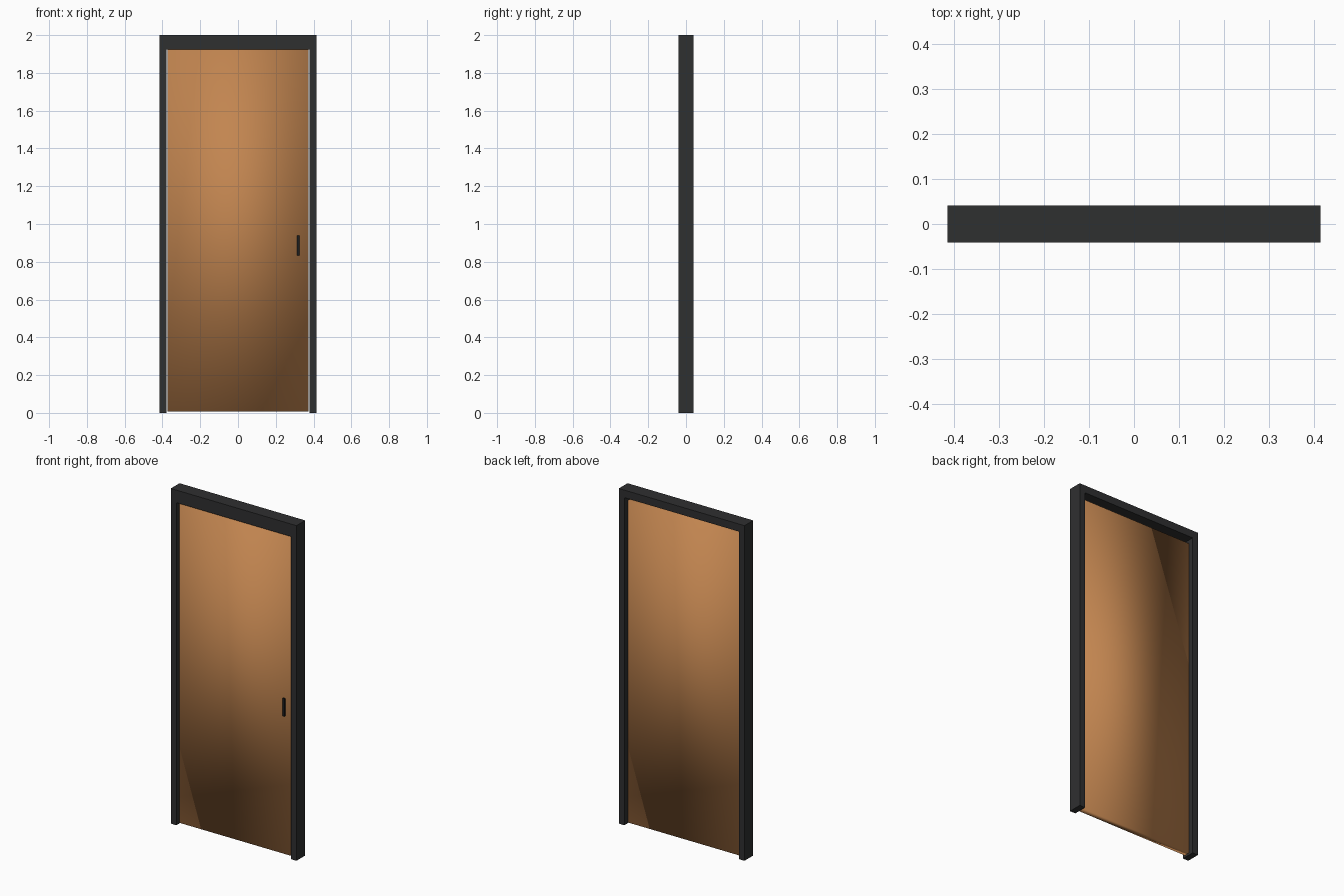
import bpy, bmesh

if "Cube" in bpy.data.objects:
    bpy.data.objects.remove(bpy.data.objects["Cube"])


def material(name, rgb):
    m = bpy.data.materials.new(name)
    m.diffuse_color = (*rgb, 1)
    m.use_nodes = True
    m.node_tree.nodes["Principled BSDF"].inputs["Base Color"].default_value = m.diffuse_color
    return m


DARK = material("dark_frame", (0.028, 0.029, 0.030))
BLACK = material("black_handle", (0.012, 0.013, 0.014))
WOOD = material("warm_wood", (0.54, 0.235, 0.08))


def extrude_x(name, profile, x0, x1, mat, smooth=False):
    """Extrude a closed (y, z) profile along x."""
    bm = bmesh.new()
    face = bm.faces.new([bm.verts.new((x0, y, z)) for y, z in profile])
    out = bmesh.ops.extrude_face_region(bm, geom=[face])
    verts = [g for g in out["geom"] if isinstance(g, bmesh.types.BMVert)]
    bmesh.ops.translate(bm, verts=verts, vec=(x1 - x0, 0, 0))
    bmesh.ops.recalc_face_normals(bm, faces=bm.faces)
    for f in bm.faces:
        f.smooth = smooth
    me = bpy.data.meshes.new(name)
    bm.to_mesh(me)
    bm.free()
    me.materials.append(mat)
    ob = bpy.data.objects.new(name, me)
    bpy.context.collection.objects.link(ob)
    return ob


def box(name, x0, x1, y0, y1, z0, z1, mat, smooth=False):
    return extrude_x(name, [(y0, z0), (y1, z0), (y1, z1), (y0, z1)], x0, x1, mat, smooth)


# Side jambs
OUTER, INNER, DEPTH = 0.415, 0.378, 0.041
box("left_jamb", -OUTER, -INNER, -DEPTH, DEPTH, 0, 2, DARK)
box("right_jamb", INNER, OUTER, -DEPTH, DEPTH, 0, 2, DARK)

# Header: deep fascia at the front, shallower at the back
header = [(-DEPTH, 1.925), (-0.021, 1.925), (-0.021, 1.955),
          (DEPTH, 1.955), (DEPTH, 2), (-DEPTH, 2)]
extrude_x("header", header, -INNER, INNER, DARK)

# Door panel, softly shaded, hanging just clear of the floor
box("door_panel", -0.373, 0.373, -0.02, 0.015, 0.008, 1.93, WOOD, smooth=True)

# Slim pull handle on the front
box("pull_handle", 0.312, 0.326, -0.027, -0.019, 0.832, 0.938, BLACK)
